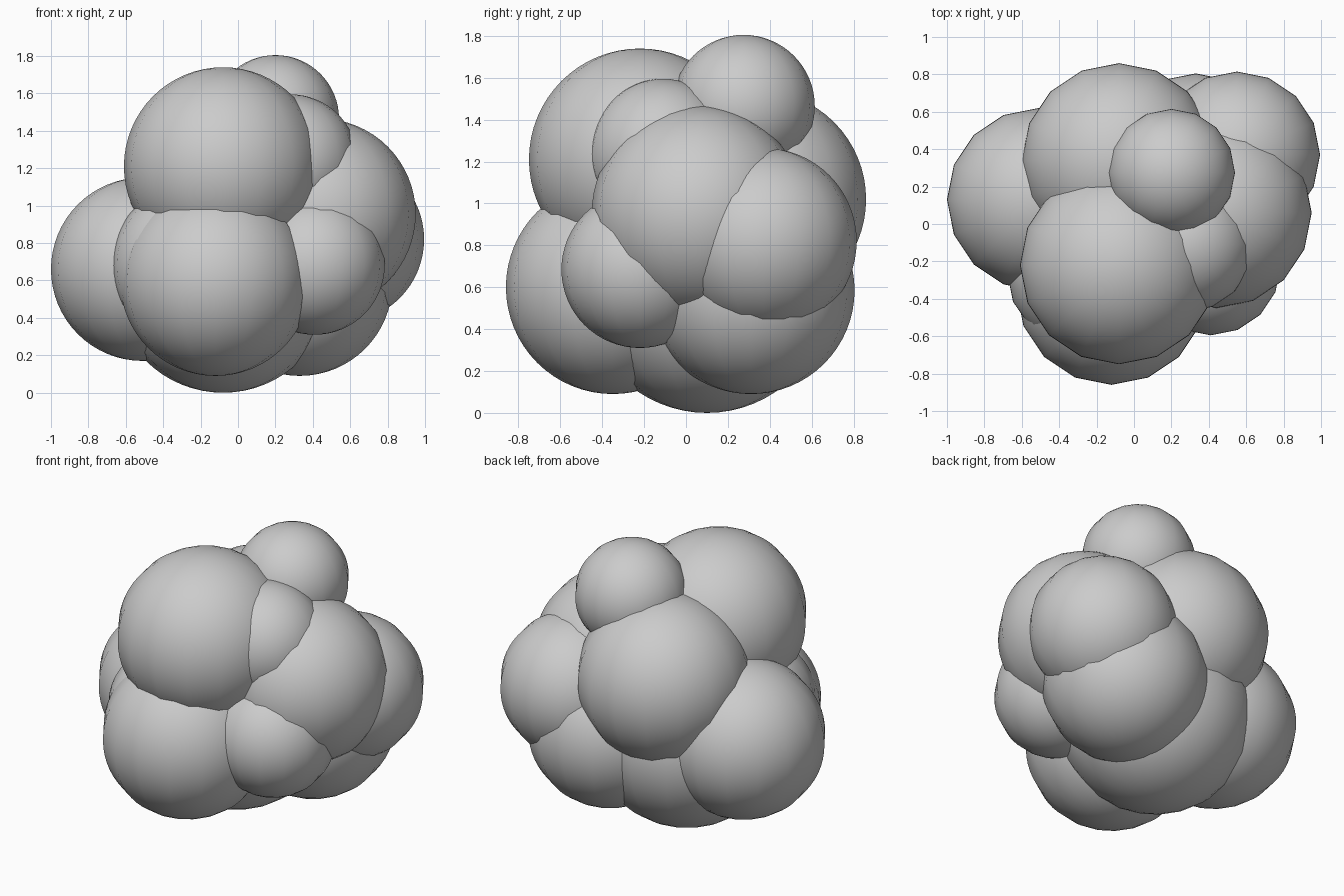
import bpy

if "Cube" in bpy.data.objects:
    bpy.data.objects.remove(bpy.data.objects["Cube"])

# Cluster of overlapping balls: name, centre x, y, z, radius
BALLS = [
    ("front_upper_ball", -0.08, -0.22, 1.21, 0.53),
    ("front_lower_ball", -0.12, -0.35, 0.60, 0.51),
    ("left_ball", -0.51, 0.13, 0.66, 0.49),
    ("front_left_ball", -0.25, -0.25, 0.68, 0.43),
    ("bottom_ball", -0.08, 0.10, 0.585, 0.585),
    ("front_right_ball", 0.41, -0.22, 0.685, 0.375),
    ("top_ball", 0.20, 0.275, 1.465, 0.34),
    ("upper_right_ball", 0.28, -0.11, 1.235, 0.36),
    ("right_ball", 0.44, 0.06, 0.955, 0.51),
    ("back_right_ball", 0.55, 0.37, 0.82, 0.445),
    ("lower_right_ball", 0.33, 0.31, 0.585, 0.495),
    ("back_upper_ball", -0.08, 0.34, 1.02, 0.52),
]


def add_ball(name, x, y, z, r):
    """Smooth ball with coarse segments and fine rings."""
    bpy.ops.mesh.primitive_uv_sphere_add(
        segments=16, ring_count=32, radius=r, location=(x, y, z))
    ball = bpy.context.object
    ball.name = name
    bpy.ops.object.shade_smooth()


for ball in BALLS:
    add_ball(*ball)
